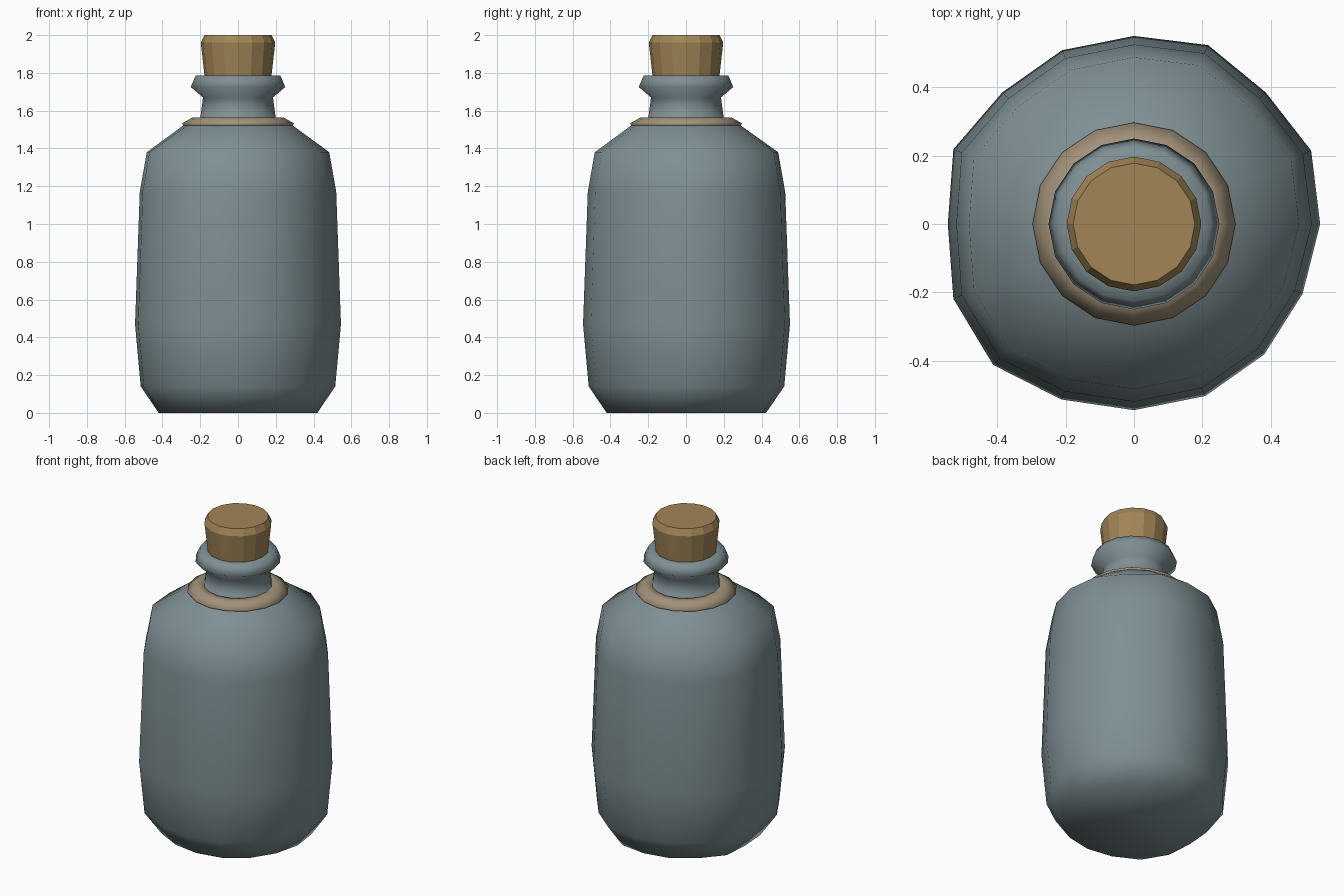
import bpy, bmesh
from math import cos, sin, pi

if "Cube" in bpy.data.objects:
    bpy.data.objects.remove(bpy.data.objects["Cube"])

SIDES = 16
# Slightly uneven, hand-shaped body radii around the axis, from +x counterclockwise
WOBBLE = [1, 1.03, 1, 1.04, 1.01, 1.01, 1, 1.05, 1, 1.05, 1.07, 1.02, 1, 1, .99, .98]


def material(name, rgb):
    m = bpy.data.materials.new(name)
    m.use_nodes = True
    m.diffuse_color = (*rgb, 1)
    bsdf = m.node_tree.nodes["Principled BSDF"]
    bsdf.inputs["Base Color"].default_value = (*rgb, 1)
    bsdf.inputs["Roughness"].default_value = 0.7
    return m


def lathe(name, profile, mat, smooth, closed=False, wobble_below=0):
    """Spin (radius, height) points round z; ends are capped unless closed."""
    bm = bmesh.new()
    rings = []
    for r, z in profile:
        ring = []
        for k in range(SIDES):
            a = 2 * pi * k / SIDES
            s = r * (WOBBLE[k] if z < wobble_below else 1)
            ring.append(bm.verts.new((s * cos(a), s * sin(a), z)))
        rings.append(ring)
    pairs = list(zip(rings, rings[1:]))
    if closed:
        pairs.append((rings[-1], rings[0]))
    else:
        bm.faces.new(rings[0])
        bm.faces.new(rings[-1])
    for low, high in pairs:
        for k in range(SIDES):
            n = (k + 1) % SIDES
            bm.faces.new((low[k], low[n], high[n], high[k]))
    bmesh.ops.recalc_face_normals(bm, faces=bm.faces)
    for f in bm.faces:
        f.smooth = smooth
    mesh = bpy.data.meshes.new(name)
    bm.to_mesh(mesh)
    bm.free()
    mesh.materials.append(mat)
    obj = bpy.data.objects.new(name, mesh)
    bpy.context.collection.objects.link(obj)
    return obj


glass = material("grey blue glass", (0.21, 0.275, 0.295))
cork = material("cork brown", (0.36, 0.235, 0.095))
twine = material("pale tan band", (0.36, 0.285, 0.19))

# Bottle: body, shoulder, neck and flared lip
lathe("bottle", [(.42, 0), (.515, .14), (.545, .47), (.52, 1.17), (.483, 1.38),
                 (.285, 1.525), (.20, 1.56), (.185, 1.67), (.25, 1.725),
                 (.225, 1.785), (.17, 1.785)], glass, True, wobble_below=1.45)

# Band wrapped round the base of the neck
lathe("neck_band", [(.19, 1.515), (.285, 1.515), (.297, 1.532), (.24, 1.565),
                    (.19, 1.565)], twine, True, closed=True)

# Tapered stopper with a chamfered top
lathe("cork_stopper", [(.17, 1.74), (.178, 1.79), (.197, 1.96), (.178, 2)], cork, False)
